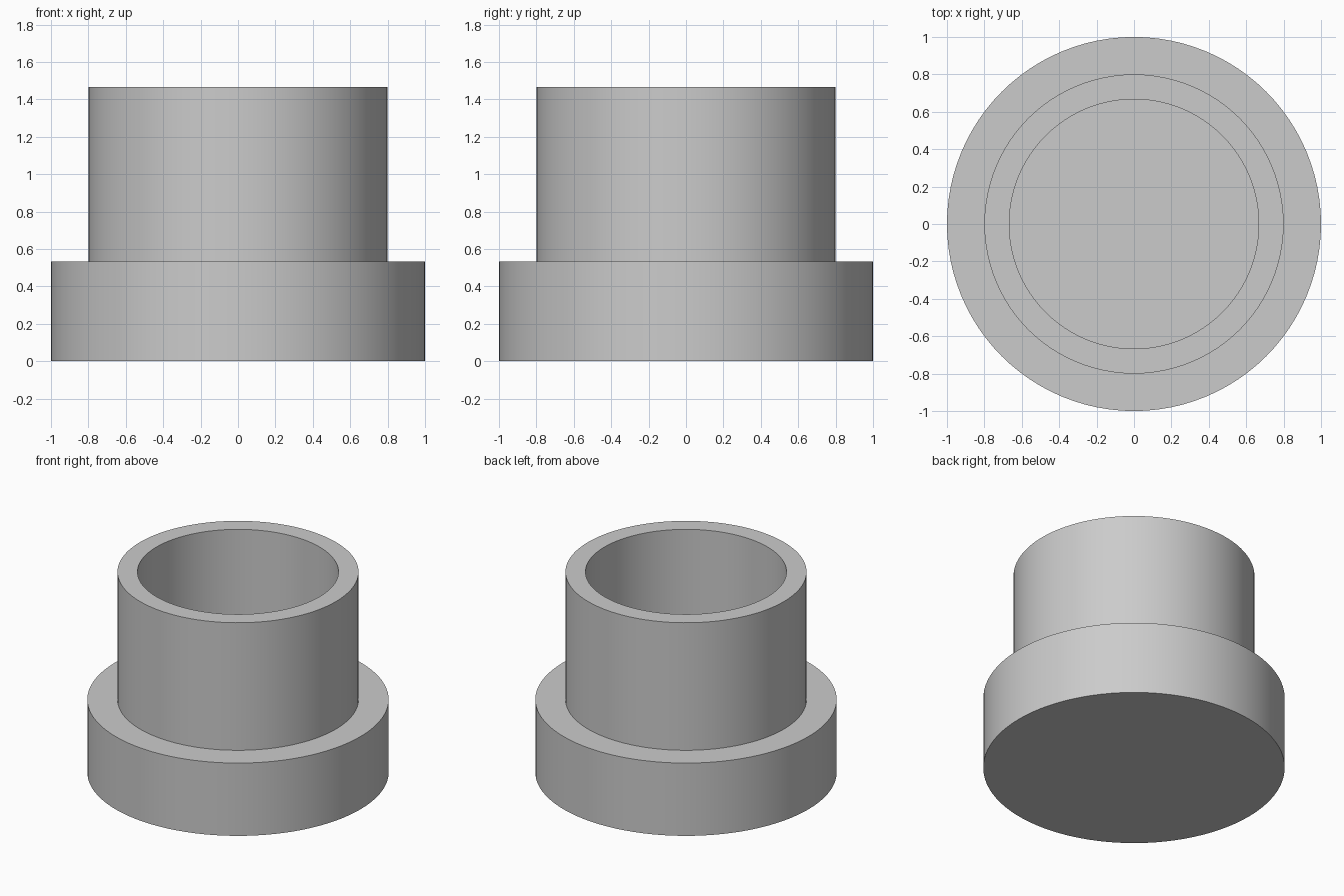
import bpy
import bmesh
import math

cube = bpy.data.objects.get("Cube")
if cube:
    bpy.data.objects.remove(cube, do_unlink=True)

SIDES = 96
BASE_RADIUS, BASE_HEIGHT = 1.0, 0.533
TUBE_RADIUS, TUBE_HEIGHT = 0.8, 1.467
BORE_RADIUS, FLOOR_HEIGHT = 0.667, 0.133

grey = bpy.data.materials.new("plain grey")
grey.use_nodes = True
colour = (0.6, 0.6, 0.6, 1.0)
grey.diffuse_color = colour
grey.node_tree.nodes["Principled BSDF"].inputs["Base Color"].default_value = colour


def ring(bm, radius, z):
    """Circle of vertices at one height."""
    step = 2 * math.pi / SIDES
    return [bm.verts.new((radius * math.cos(i * step), radius * math.sin(i * step), z))
            for i in range(SIDES)]


def turned_part(name, profile):
    """Lathe a radius/height profile, capping both ends with flat discs."""
    bm = bmesh.new()
    rings = [ring(bm, r, z) for r, z in profile]
    for low, high in zip(rings, rings[1:]):
        for i in range(SIDES):
            j = (i + 1) % SIDES
            bm.faces.new((low[i], low[j], high[j], high[i]))
    bm.faces.new(rings[0][::-1])
    bm.faces.new(rings[-1])
    bmesh.ops.recalc_face_normals(bm, faces=bm.faces)
    mesh = bpy.data.meshes.new(name)
    bm.to_mesh(mesh)
    bm.free()
    mesh.materials.append(grey)
    obj = bpy.data.objects.new(name, mesh)
    bpy.context.collection.objects.link(obj)
    bpy.ops.object.select_all(action="DESELECT")
    obj.select_set(True)
    bpy.context.view_layer.objects.active = obj
    bpy.ops.object.shade_smooth_by_angle(angle=math.radians(30))
    return obj


# Wide base, stepped tube, flat rim and blind bore as one closed body
turned_part("flanged_cup", [
    (BASE_RADIUS, 0),
    (BASE_RADIUS, BASE_HEIGHT),
    (TUBE_RADIUS, BASE_HEIGHT),
    (TUBE_RADIUS, TUBE_HEIGHT),
    (BORE_RADIUS, TUBE_HEIGHT),
    (BORE_RADIUS, FLOOR_HEIGHT),
])
